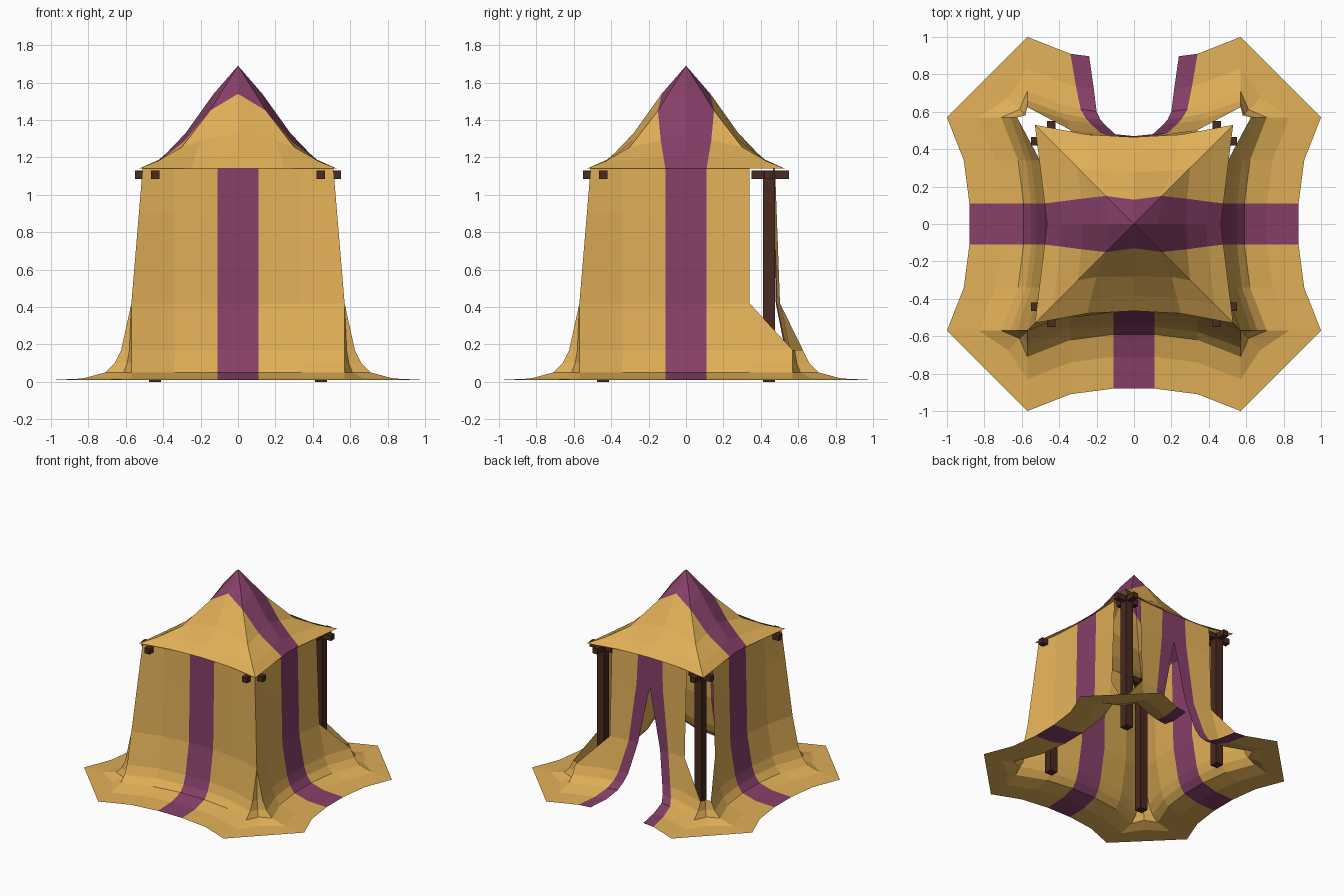
import bpy, bmesh, math
from mathutils import Matrix, Vector

if "Cube" in bpy.data.objects:
    bpy.data.objects.remove(bpy.data.objects["Cube"])


def material(name, rgb):
    m = bpy.data.materials.new(name)
    m.diffuse_color = (*rgb, 1)
    m.use_nodes = True
    m.node_tree.nodes["Principled BSDF"].inputs["Base Color"].default_value = m.diffuse_color
    return m


YELLOW = material("yellow_cloth", (0.75, 0.43, 0.095))
PURPLE = material("purple_cloth", (0.24, 0.05, 0.14))
WOOD = material("dark_wood", (0.065, 0.023, 0.014))


def turn(p, k):
    return Matrix.Rotation(k * math.pi / 2, 3, 'Z') @ Vector(p)


def add_face(bm, pts, mat=0):
    # skip repeated points so that collapsed quads become triangles
    keep = []
    for p in pts:
        if all((p - q).length > 1e-4 for q in keep):
            keep.append(p)
    if len(keep) > 2:
        bm.faces.new([bm.verts.new(p) for p in keep]).material_index = mat


def finish(bm, name, mats):
    bmesh.ops.remove_doubles(bm, verts=bm.verts, dist=1e-4)
    me = bpy.data.meshes.new(name)
    bm.to_mesh(me)
    bm.free()
    for m in mats:
        me.materials.append(m)
    ob = bpy.data.objects.new(name, me)
    bpy.context.collection.objects.link(ob)
    return ob


# Wall rings from eave to hem: height, outward distance, mid inset, corner fold
Z = [1.14, 0.90, 0.42, 0.17, 0.10, 0.05, 0.018, 0.01]
D = [0.51, 0.53, 0.57, 0.625, 0.66, 0.71, 0.83, 1.0]
INSET = [0.045, 0.06, 0.09, 0.10, 0.11, 0.12, 0.12, 0.12]
FOLD = [0, 0, 0, 0.2, 0.25, 0.3, 0.4, 0.5]
# Back flap columns: slit edge, stripe edge, panel edge
SLIT = [0, 0, 0.10, 0.155, 0.18, 0.20, 0.215, 0.24]
TRIM = [0.11, 0.12, 0.18, 0.235, 0.26, 0.285, 0.31, 0.34]
PANEL = [0.34, 0.34, 0.34, 0.36, 0.38, 0.40, 0.42, 0.45]


def wall_point(u, r):
    a = abs(u)
    f = 1 if a <= 0.11 else 1 - 0.25 * (a - 0.11) / 0.23 if a <= 0.34 else 0.75 * (0.57 - a) / 0.23
    s = min(D[r], 0.57)
    if a > 0.56:
        return (math.copysign(s, u), -D[r], Z[r])
    return (u, -D[r] + INSET[r] * f, Z[r])


def columns(k, r):
    if k == 2:
        half = [SLIT[r], TRIM[r], PANEL[r], 0.57]
        return [-u for u in reversed(half)] + half
    return [-0.57, -0.34, -0.11, 0.11, 0.34, 0.57]


# Cloth walls with a flared skirt, open back corners and a slit at the back
bm = bmesh.new()
for k in range(4):
    n = len(columns(k, 0)) - 1
    cut_cols = {1: [n - 1], 2: [0, n - 1], 3: [0]}.get(k, [])
    for r in range(len(Z) - 1):
        up, lo = columns(k, r), columns(k, r + 1)
        for j in range(n):
            if k == 2 and j == 3:
                continue
            quad = [wall_point(lo[j], r + 1), wall_point(lo[j + 1], r + 1),
                    wall_point(up[j + 1], r), wall_point(up[j], r)]
            if j in cut_cols:
                if r < 2:
                    continue
                if r == 2:
                    quad.pop(3 if j == 0 else 2)
            stripe = j in (2, 4) if k == 2 else j == 2
            add_face(bm, [turn(p, k) for p in quad], int(stripe))
        # folded cloth between neighbouring sides
        if r < 2 or (r == 2 and k in (1, 2)):
            continue

        def corner(q):
            s, e = 0.57, 0.57 + (D[q] - 0.57) * FOLD[q]
            return [(s, -D[q], Z[q]), (e, -e, Z[q]), (D[q], -s, Z[q])]
        a, b = corner(r), corner(r + 1)
        for i in range(2):
            add_face(bm, [turn(p, k) for p in (b[i], b[i + 1], a[i + 1], a[i])])
finish(bm, "cloth_walls", [YELLOW, PURPLE])

# Roof rings: mid distance, mid z, side-column z, corner distance, corner z,
# side-column half width on the striped sides and on the plain sides
ROOF = [(0, 1.69, 1.69, 0, 1.69, 0, 0),
        (0.13, 1.54, 1.45, 0.15, 1.45, 0.15, 0.15),
        (0.28, 1.33, 1.29, 0.30, 1.255, 0.135, 0.2),
        (0.385, 1.22, 1.20, 0.43, 1.18, 0.12, 0.23),
        (0.465, 1.14, 1.14, 0.53, 1.14, 0.11, 0.25)]


def roof_row(r, k):
    m, mz, qz, c, cz, qx, qy = ROOF[r]
    q = qx if k % 2 else qy
    qd = c if r < 2 else m + (c - m) * 0.2
    return [turn(p, k) for p in ((-c, -c, cz), (-q, -qd, qz), (0, -m, mz),
                                 (q, -qd, qz), (c, -c, cz))]


bm = bmesh.new()
for k in range(4):
    for r in range(4):
        up, lo = roof_row(r, k), roof_row(r + 1, k)
        for j in range(4):
            stripe = r == 0 or (k % 2 and j in (1, 2))
            add_face(bm, [lo[j], lo[j + 1], up[j + 1], up[j]], int(bool(stripe)))
finish(bm, "cloth_roof", [YELLOW, PURPLE])


def box(bm, center, size):
    mat = Matrix.Translation(center) @ Matrix.Diagonal((*size, 1))
    bmesh.ops.create_cube(bm, size=1, matrix=mat)


# Corner posts, each topped by two crossed bars
for sx, side in ((-1, "left"), (1, "right")):
    for sy, end in ((-1, "front"), (1, "back")):
        x, y = 0.443 * sx, 0.443 * sy
        for name, c, s in (("post", (x, y, 0.565), (0.065, 0.065, 1.13)),
                           ("bar_across", (0.45 * sx, y, 1.107), (0.2, 0.045, 0.045)),
                           ("bar_along", (x, 0.45 * sy, 1.107), (0.045, 0.2, 0.045))):
            bm = bmesh.new()
            box(bm, c, s)
            finish(bm, f"{end}_{side}_{name}", [WOOD])
